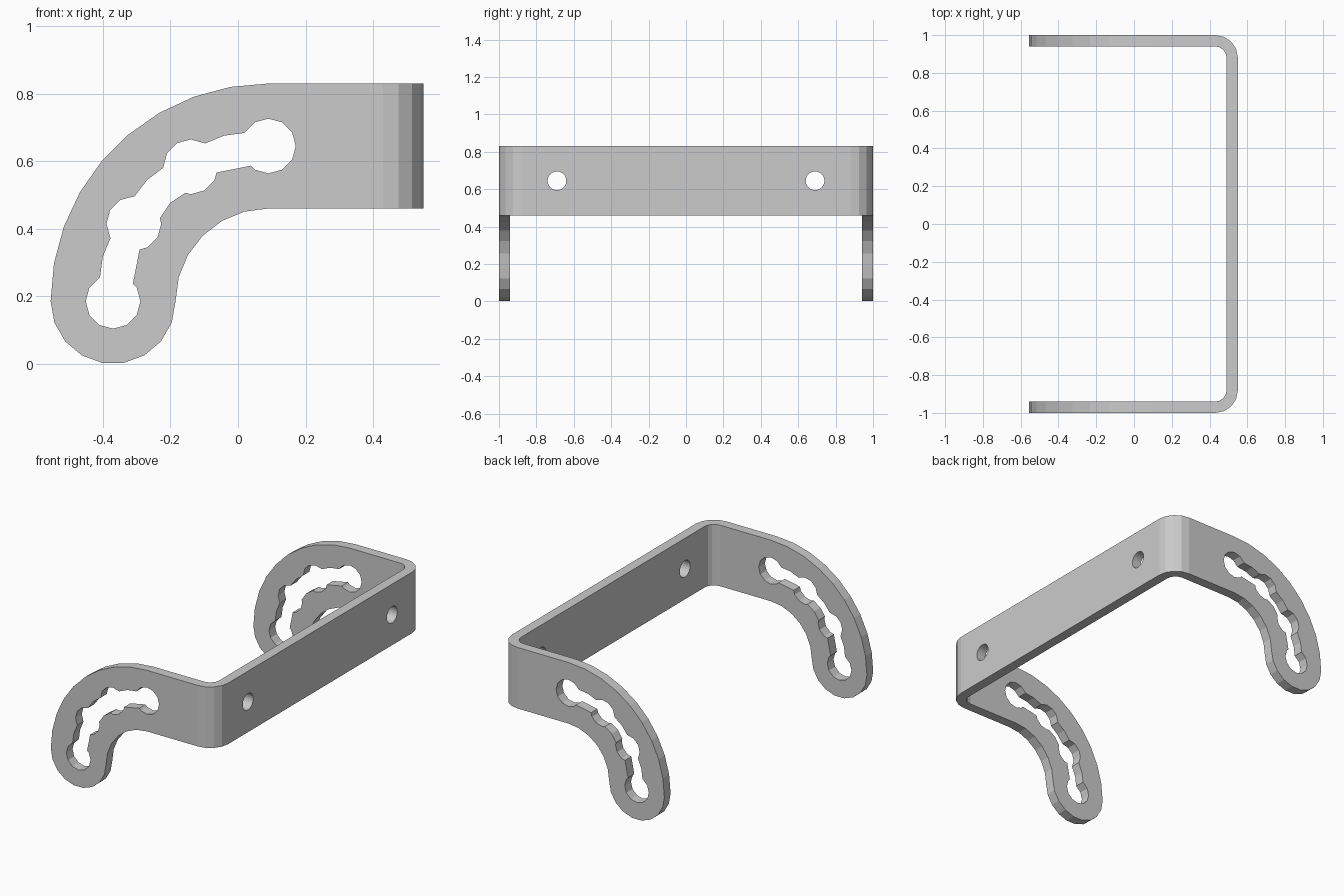
import bpy, bmesh
from math import cos, sin, radians, pi
from mathutils import Vector

if "Cube" in bpy.data.objects:
    bpy.data.objects.remove(bpy.data.objects["Cube"])


def prism(name, pts, to3d, lo, hi):
    """Extrude a 2D outline between two depths; to3d maps (u, v, depth)."""
    bm = bmesh.new()
    face = bm.faces.new([bm.verts.new(to3d(u, v, lo)) for u, v in pts])
    ext = bmesh.ops.extrude_face_region(bm, geom=[face])
    shift = Vector(to3d(0, 0, hi)) - Vector(to3d(0, 0, lo))
    bmesh.ops.translate(bm, vec=shift,
                        verts=[v for v in ext["geom"] if isinstance(v, bmesh.types.BMVert)])
    bmesh.ops.recalc_face_normals(bm, faces=bm.faces)
    mesh = bpy.data.meshes.new(name)
    bm.to_mesh(mesh)
    bm.free()
    ob = bpy.data.objects.new(name, mesh)
    bpy.context.collection.objects.link(ob)
    return ob


def arc(cx, cy, r, a0, a1, n):
    return [(cx + r * cos(radians(a0 + (a1 - a0) * i / n)),
             cy + r * sin(radians(a0 + (a1 - a0) * i / n))) for i in range(n + 1)]


def circle(cx, cy, r, n):
    return arc(cx, cy, r, 0, 360, n)[:-1]


def carve(target, cutter, operation='DIFFERENCE'):
    cutter.hide_render = True
    mod = target.modifiers.new("carve", 'BOOLEAN')
    mod.operation, mod.solver, mod.object = operation, 'EXACT', cutter
    bpy.context.view_layer.objects.active = target
    bpy.ops.object.modifier_apply(modifier=mod.name)
    bpy.data.objects.remove(cutter)


def along_x(u, v, d): return (d, u, v)
def along_y(u, v, d): return (u, d, v)
def along_z(u, v, d): return (u, v, d)


# U-shaped sheet seen from above, with bent corners
half = (arc(0.43, 0.88, 0.12, 0, 90, 4) + [(-0.65, 1), (-0.65, 0.94)]
        + arc(0.43, 0.88, 0.06, 90, 0, 4))
outer, inner = half[:6], half[6:]
sheet = ([(x, -y) for x, y in reversed(outer)] + outer
         + inner + [(x, -y) for x, y in reversed(inner)])
bracket = prism("bracket", sheet, along_z, -0.1, 0.95)

# Side silhouette: straight bar curling down into a rounded end
CX, CZ, MID = 0.09, 0.185, 0.46
side = ([(0.7, 0.83)] + arc(CX, CZ, MID + 0.185, 90, 180, 9)
        + arc(CX - MID, CZ, 0.185, 180, 360, 9)[1:-1]
        + arc(CX, CZ, MID - 0.185, 180, 90, 6) + [(0.7, 0.46)])
side[1] = (CX, 0.83)
carve(bracket, prism("silhouette", side, along_y, -1.2, 1.2), 'INTERSECT')

# Curved slot with four adjustment holes, through both arms
slot = arc(CX, CZ, MID + 0.048, 90, 180, 6) + arc(CX, CZ, MID - 0.048, 180, 90, 4)
carve(bracket, prism("slot_cutter", slot, along_y, -1.2, 1.2))
for deg in (90, 120, 150, 180):
    a = radians(deg)
    ring = circle(CX + MID * cos(a), CZ + MID * sin(a), 0.081, 12)
    carve(bracket, prism("hole_cutter", ring, along_y, -1.2, 1.2))

# Mounting holes in the cross plate
for y in (-0.69, 0.69):
    carve(bracket, prism("mount_cutter", circle(y, 0.645, 0.05, 24), along_x, 0.3, 0.7))
